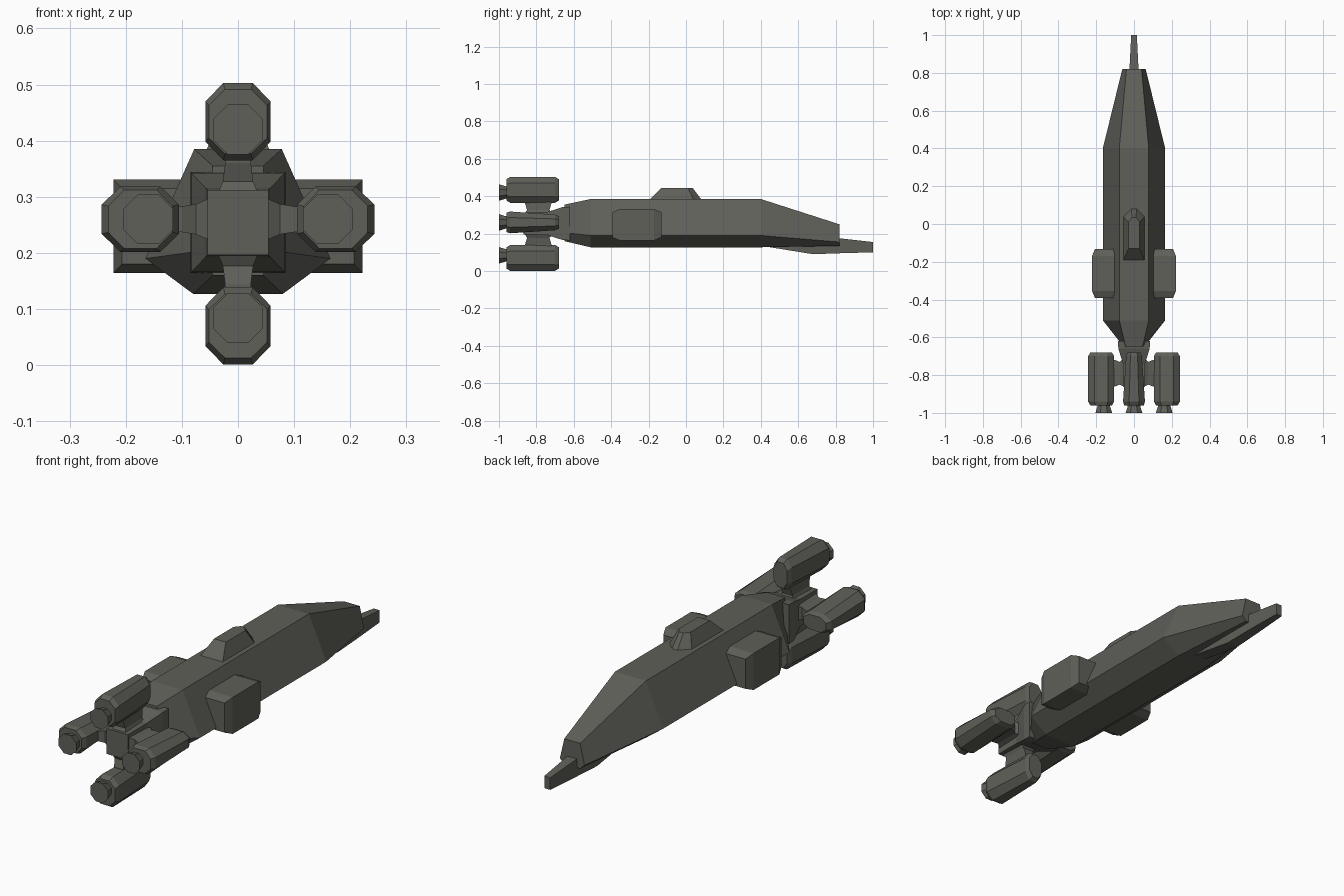
import bpy, bmesh, math
from mathutils import Matrix, Vector

if "Cube" in bpy.data.objects:
    bpy.data.objects.remove(bpy.data.objects["Cube"])

grey = bpy.data.materials.new("dark hull grey")
grey.diffuse_color = (0.115, 0.115, 0.10, 1)
grey.use_nodes = True
grey.node_tree.nodes["Principled BSDF"].inputs["Base Color"].default_value = grey.diffuse_color


def loft(name, rings, matrix=None):
    """Skin a list of closed rings (lists of xyz) and cap both ends."""
    bm = bmesh.new()
    vs = [[bm.verts.new(p) for p in r] for r in rings]
    n = len(vs[0])
    for a, b in zip(vs, vs[1:]):
        for i in range(n):
            j = (i + 1) % n
            bm.faces.new((a[i], a[j], b[j], b[i]))
    bm.faces.new(vs[0])
    bm.faces.new(vs[-1])
    if matrix:
        bm.transform(matrix)
    bmesh.ops.recalc_face_normals(bm, faces=bm.faces)
    me = bpy.data.meshes.new(name)
    bm.to_mesh(me)
    bm.free()
    me.materials.append(grey)
    ob = bpy.data.objects.new(name, me)
    bpy.context.collection.objects.link(ob)
    return ob


def rect(y, x0, x1, z0, z1):
    return [(x0, y, z0), (x1, y, z0), (x1, y, z1), (x0, y, z1)]


def hexa(y, wt, zt, wm, zm, wb, zb):
    return [(-wt, y, zt), (wt, y, zt), (wm, y, zm),
            (wb, y, zb), (-wb, y, zb), (-wm, y, zm)]


def octa(y, w, r0, r1, c):
    """Chamfered box section: half width w, height r0..r1, chamfer c."""
    k = w * 0.45
    return [(-k, y, r1), (k, y, r1), (w, y, r1 - c), (w, y, r0 + c),
            (k, y, r0), (-k, y, r0), (-w, y, r0 + c), (-w, y, r1 - c)]


# Main hull
loft("hull", [
    hexa(-0.65, 0.045, 0.355, 0.055, 0.205, 0.045, 0.160),
    hexa(-0.51, 0.078, 0.385, 0.165, 0.190, 0.080, 0.127),
    hexa(0.40, 0.078, 0.385, 0.165, 0.190, 0.080, 0.127),
    hexa(0.82, 0.040, 0.250, 0.062, 0.155, 0.040, 0.135)])

# Nose prow
loft("nose_prow", [
    rect(0.45, -0.03, 0.03, 0.127, 0.20),
    rect(0.68, -0.028, 0.028, 0.090, 0.19),
    rect(0.82, -0.024, 0.024, 0.095, 0.175),
    rect(1.00, -0.015, 0.015, 0.100, 0.155)])

# Dorsal bridge: footprint tapering to a smaller roof
def bridge(z, w, tip, back, shoulder, front):
    return [(-w, back, z), (w, back, z), (w, shoulder, z),
            (tip, front, z), (-tip, front, z), (-w, shoulder, z)]
loft("bridge", [bridge(0.37, 0.062, 0.015, -0.205, 0.045, 0.092),
                bridge(0.445, 0.03, 0.01, -0.13, 0.01, 0.035)])

# Side pods
for s, side in ((1, "right"), (-1, "left")):
    loft(side + "_side_pod", [
        rect(-0.392, s * 0.10, s * 0.207, 0.180, 0.315),
        rect(-0.355, s * 0.10, s * 0.222, 0.164, 0.331),
        rect(-0.170, s * 0.10, s * 0.222, 0.164, 0.331),
        rect(-0.132, s * 0.10, s * 0.207, 0.180, 0.315)])

# Tail core
CZ = 0.254
loft("tail_core", [rect(y, -w, w, CZ - h, CZ + h) for y, w, h in
     ((-0.62, 0.085, 0.090), (-0.66, 0.083, 0.088), (-0.74, 0.058, 0.062),
      (-0.87, 0.054, 0.058))])

# Four engines around the core, each with nozzle, pylon and fairing
for i, where in enumerate(("top", "right", "bottom", "left")):
    vertical = i % 2 == 0
    off = 0.008 if vertical else 0.0
    m = Matrix.Translation((0, 0, CZ - 0.002 if vertical else 0.26)) @ \
        Matrix.Rotation(i * math.pi / 2, 4, 'Y')
    lo, hi = 0.105 + off, 0.243 + off
    loft(where + "_engine", [
        octa(-0.96, 0.052, lo + 0.012, hi - 0.012, 0.028),
        octa(-0.94, 0.058, lo, hi, 0.033),
        octa(-0.70, 0.042, lo, hi, 0.033),
        octa(-0.68, 0.034, lo + 0.012, hi - 0.012, 0.028)], m)

    def ring(y, r):
        return [(r * math.cos(a * math.pi / 4 + math.pi / 8), y,
                 0.16 + off + r * math.sin(a * math.pi / 4 + math.pi / 8))
                for a in range(8)]
    loft(where + "_nozzle", [ring(-0.95, 0.036), ring(-0.965, 0.036),
                             ring(-1.0, 0.048)], m)

    def pad(z, w, y0, y1):
        return [(-w, y0, z), (w, y0, z), (w, y1, z), (-w, y1, z)]
    loft(where + "_pylon", [pad(0.04, 0.042, -0.87, -0.70),
                            pad(0.075, 0.027, -0.85, -0.73),
                            pad(0.10 + off, 0.023, -0.86, -0.72),
                            pad(0.125 + off, 0.023, -0.86, -0.72)], m)
